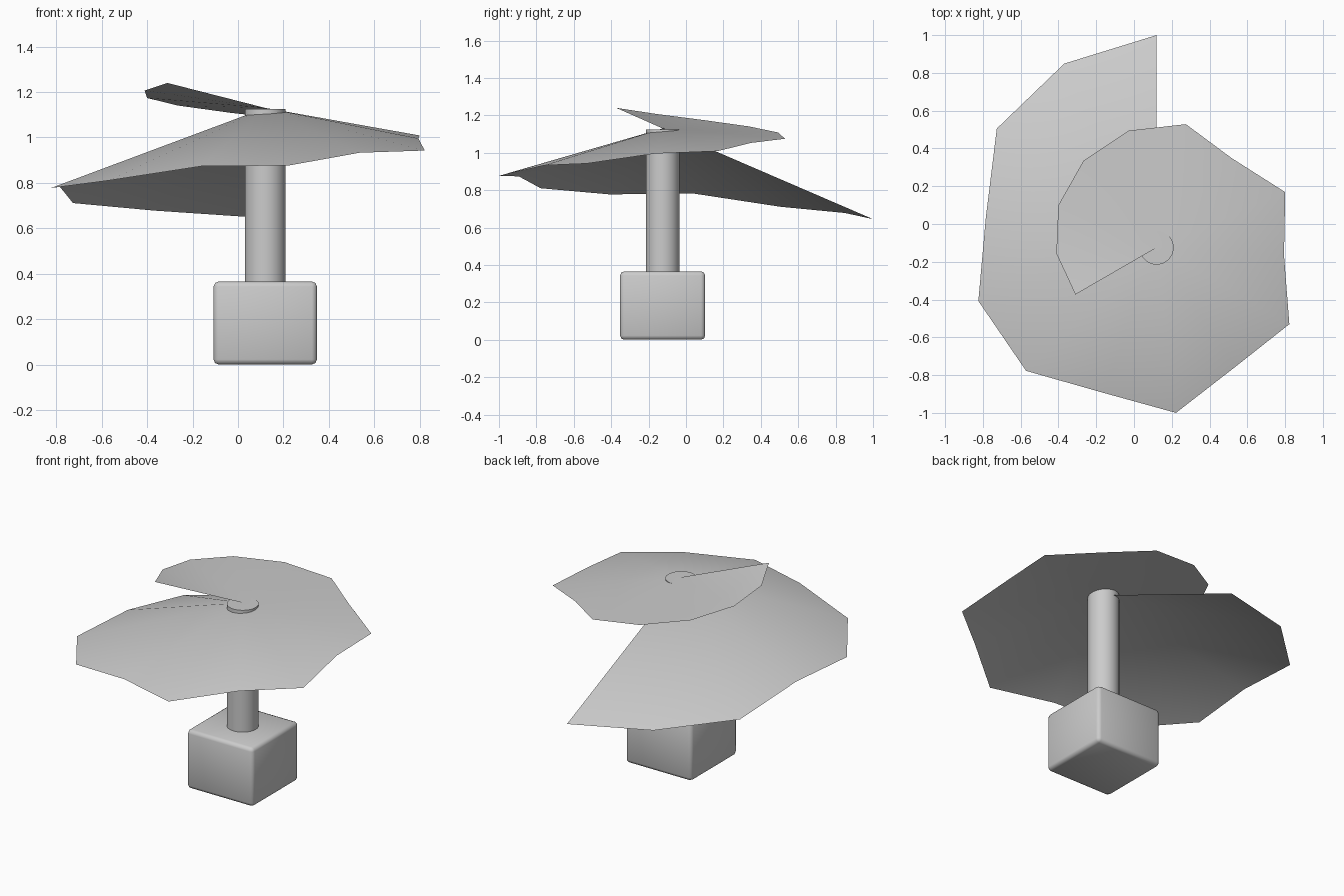
import bpy, bmesh
from math import cos, sin, radians

if "Cube" in bpy.data.objects:
    bpy.data.objects.remove(bpy.data.objects["Cube"])

CX, CY = 0.12, -0.125   # axis shared by base, post and canopy


def make_object(name, bm):
    mesh = bpy.data.meshes.new(name)
    bm.to_mesh(mesh)
    bm.free()
    obj = bpy.data.objects.new(name, mesh)
    bpy.context.collection.objects.link(obj)
    return obj


def smooth(obj, angle=None):
    bpy.ops.object.select_all(action='DESELECT')
    obj.select_set(True)
    bpy.context.view_layer.objects.active = obj
    if angle is None:
        bpy.ops.object.shade_smooth()
    else:
        bpy.ops.object.shade_smooth_by_angle(angle=radians(angle))


# base: softly bevelled block
bpy.ops.mesh.primitive_cube_add(size=1, location=(CX, CY, 0.183))
base = bpy.context.object
base.name = "base_block"
base.scale = (0.455, 0.455, 0.365)
bpy.ops.object.transform_apply(location=False, rotation=False, scale=True)
bevel = base.modifiers.new("rounded_edges", 'BEVEL')
bevel.width = 0.022
bevel.segments = 2
smooth(base)

# post: round column poking slightly through the canopy
bpy.ops.mesh.primitive_cylinder_add(vertices=32, radius=0.09, depth=0.785,
                                    location=(CX, CY, 0.7325))
post = bpy.context.object
post.name = "post"
smooth(post, 40)

# canopy: spiral fan, shrinking and rising over one and a third turns
STEPS = 18
NICKS = {3: 0.90, 6: 0.894, 8: 0.894, 10: 0.87, 12: 0.875}   # flattened rim points
bm = bmesh.new()
apex = bm.verts.new((CX, CY, 1.13))
rim = []
for i in range(STEPS + 1):
    t = i / STEPS
    a = radians(90 + 480 * t)
    f = NICKS.get(i, 1.0)
    r = (1.125 + (0.497 - 1.125) * t) * f
    z = 0.645 + (1.24 - 0.645) * t
    z = 1.13 + (z - 1.13) * f      # nicks stay on the sloping surface
    rim.append(bm.verts.new((CX + r * cos(a), CY + r * sin(a), z)))
for a, b in zip(rim, rim[1:]):
    bm.faces.new((apex, a, b))
canopy = make_object("spiral_canopy", bm)
smooth(canopy, 40)
